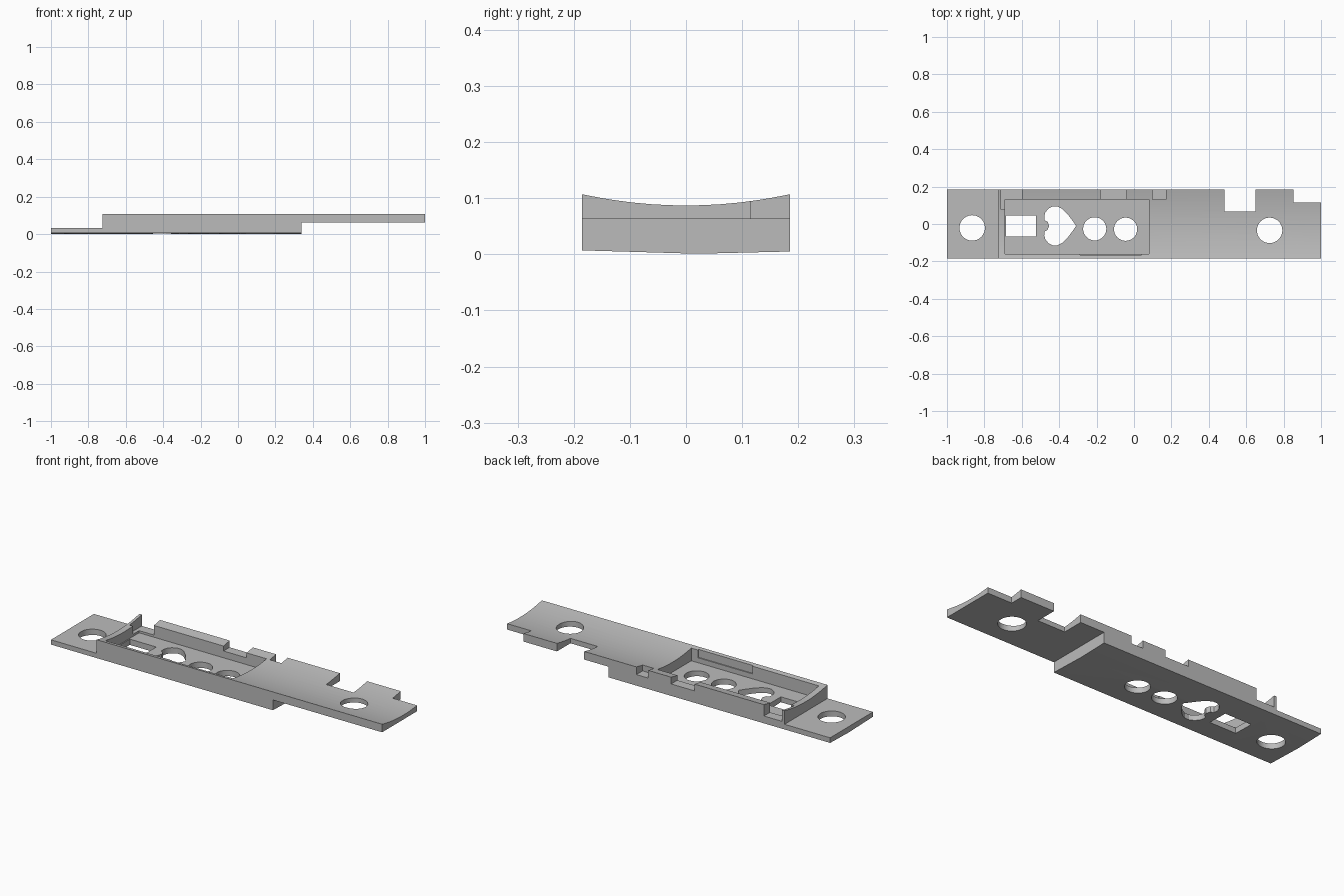
import bpy, bmesh, math

cube = bpy.data.objects.get("Cube")
if cube:
    bpy.data.objects.remove(cube, do_unlink=True)

grey = bpy.data.materials.new("plain grey")
grey.use_nodes = True
colour = (0.5, 0.5, 0.5, 1)
grey.diffuse_color = colour
grey.node_tree.nodes["Principled BSDF"].inputs["Base Color"].default_value = colour

W = 0.185


def prism(name, points, lo, hi, axis="z"):
    """Extrude a closed outline from lo to hi along z (xy points) or x (yz points)."""
    place = (lambda p, h: (p[0], p[1], h)) if axis == "z" else (lambda p, h: (h, p[0], p[1]))
    bm = bmesh.new()
    face = bm.faces.new([bm.verts.new(place(p, lo)) for p in points])
    new = bmesh.ops.extrude_face_region(bm, geom=[face])["geom"]
    shift = (0, 0, hi - lo) if axis == "z" else (hi - lo, 0, 0)
    bmesh.ops.translate(bm, vec=shift, verts=[v for v in new if isinstance(v, bmesh.types.BMVert)])
    bmesh.ops.recalc_face_normals(bm, faces=bm.faces)
    mesh = bpy.data.meshes.new(name)
    bm.to_mesh(mesh)
    bm.free()
    mesh.materials.append(grey)
    obj = bpy.data.objects.new(name, mesh)
    bpy.context.collection.objects.link(obj)
    return obj


def box(name, x0, x1, y0, y1, z0, z1):
    return prism(name, [(x0, y0), (x1, y0), (x1, y1), (x0, y1)], z0, z1)


def combine(target, other, operation):
    """Apply one boolean and drop the helper."""
    other.hide_render = True
    mod = target.modifiers.new("bool", "BOOLEAN")
    mod.operation = operation
    mod.solver = "EXACT"
    mod.object = other
    bpy.context.view_layer.objects.active = target
    bpy.ops.object.modifier_apply(modifier=mod.name)
    bpy.data.objects.remove(other, do_unlink=True)


# Curved bar: dished top, nearly flat underside
steps = 12
arc = [(W - 2 * W * i / steps, 0.087 + 0.02 * (1 - 2 * i / steps) ** 2) for i in range(steps + 1)]
underside = [(-W, 0.007), (0.02, 0.001), (W, 0.005)]
bar = prism("cover_plate", underside + arc, -0.725, 1, "x")
tab = prism("end_tab", underside + [(W, 0.033), (-W, 0.033)], -1, -0.7, "x")
combine(bar, tab, "UNION")

# Stepped underside, battery pocket, rim notches and edge cut-outs
for name, *size in [
    ("raised_end", 0.34, 1.1, -0.3, 0.3, -0.1, 0.063),
    ("pocket", -0.69, 0.08, -0.16, 0.132, 0.033, 0.2),
    ("front_recess", -0.29, 0.04, -0.166, -0.15, 0.06, 0.2),
    ("corner_notch", -0.71, -0.6, 0.078, 0.3, 0.045, 0.2),
    ("rim_notch", -0.18, -0.04, 0.12, 0.3, 0.07, 0.2),
    ("small_notch", 0.1, 0.17, 0.132, 0.3, 0.065, 0.2),
    ("side_cutout", 0.485, 0.65, 0.068, 0.3, -0.1, 0.2),
    ("end_cutout", 0.853, 1.1, 0.116, 0.3, -0.1, 0.2),
    ("switch_slot", -0.685, -0.525, -0.068, 0.045, -0.1, 0.2),
]:
    combine(bar, box(name, *size), "DIFFERENCE")

# Round holes
for x, y, r in [(-0.865, -0.021, 0.068), (-0.21, -0.026, 0.062),
                (-0.045, -0.028, 0.062), (0.725, -0.034, 0.068)]:
    ring = [(x + r * math.cos(a * math.tau / 40), y + r * math.sin(a * math.tau / 40)) for a in range(40)]
    combine(bar, prism("round_hole", ring, -0.1, 0.2), "DIFFERENCE")

# Heart hole, mirrored about its own axis, tip towards +x
half = [(0.018, 0.022), (0.003, 0.03), (0, 0.05), (0.006, 0.072), (0.022, 0.092),
        (0.045, 0.104), (0.07, 0.104), (0.095, 0.092), (0.125, 0.063), (0.152, 0.027)]
outline = [(0.026, 0)] + half + [(0.17, 0)] + [(x, -y) for x, y in reversed(half)]
heart = prism("heart_hole", [(x - 0.48, y - 0.01) for x, y in outline], -0.1, 0.2)
combine(bar, heart, "DIFFERENCE")

# Smooth the dished top and hole walls, keep the edges crisp
bpy.ops.object.select_all(action="DESELECT")
bar.select_set(True)
bpy.context.view_layer.objects.active = bar
bpy.ops.object.shade_smooth_by_angle(angle=math.radians(25))
